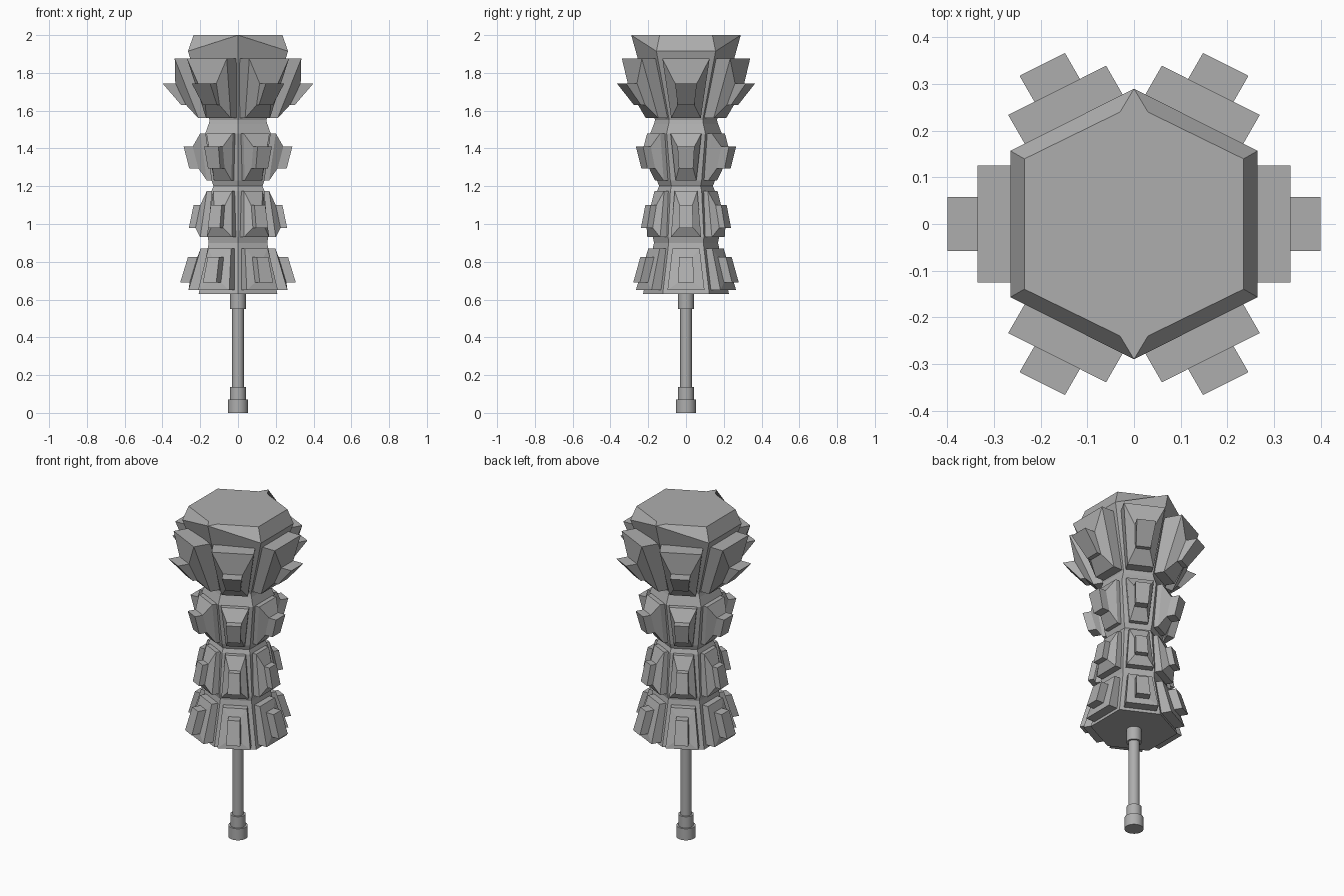
import bpy
import bmesh
from math import pi, cos, sin
from mathutils import Vector

cube = bpy.data.objects.get("Cube")
if cube:
    bpy.data.objects.remove(cube)

grey = bpy.data.materials.new("plain grey")
grey.use_nodes = True
COLOUR = (0.42, 0.42, 0.42, 1)
grey.diffuse_color = COLOUR
grey.node_tree.nodes["Principled BSDF"].inputs["Base Color"].default_value = COLOUR


def finish(bm, name):
    bmesh.ops.recalc_face_normals(bm, faces=bm.faces)
    mesh = bpy.data.meshes.new(name)
    bm.to_mesh(mesh)
    bm.free()
    mesh.materials.append(grey)
    obj = bpy.data.objects.new(name, mesh)
    bpy.context.collection.objects.link(obj)
    return obj


def hexagon(r, z):
    """Slightly stretched hexagon: flats on x at distance r, points on y."""
    pts = [(1, -0.592), (1, 0.592), (0, 1.094), (-1, 0.592), (-1, -0.592), (0, -1.094)]
    return [Vector((r * x, r * y, z)) for x, y in pts]


def bridge(bm, low, high):
    n = len(low)
    for i in range(n):
        j = (i + 1) % n
        bm.faces.new((low[i], low[j], high[j], high[i]))


# Faceted head core, radius and height of each ring
rings = [(0.208, 0.63), (0.155, 0.90), (0.16, 0.93), (0.14, 1.175), (0.13, 1.20),
         (0.14, 1.23), (0.173, 1.48), (0.155, 1.53), (0.15, 1.55), (0.265, 1.915)]
bm = bmesh.new()
loops = [[bm.verts.new(p) for p in hexagon(r, z)] for r, z in rings]
for a, b in zip(loops, loops[1:]):
    bridge(bm, a, b)
bm.faces.new(loops[0])
# Chamfered crown, with the front and back points drawn up to the top
for v in loops[-1]:
    if abs(v.co.x) < 0.01:
        v.co.z = 2
rim = loops[-1]
top = {}
for i in (0, 1, 3, 4):
    top[i] = bm.verts.new((rim[i].co.x * 0.887, rim[i].co.y * 0.89, 2))
notch = {(sx, sy): bm.verts.new((sx * 0.03, sy * 0.24, 2)) for sx in (1, -1) for sy in (1, -1)}
for a, b in ((0, 1), (3, 4)):
    bm.faces.new((rim[a], rim[b], top[b], top[a]))
for i in top:
    sx = 1 if rim[i].co.x > 0 else -1
    sy = 1 if rim[i].co.y > 0 else -1
    bm.faces.new((rim[i], rim[2 if sy > 0 else 5], notch[sx, sy], top[i]))
bm.faces.new((top[0], top[1], notch[1, 1], rim[2], notch[-1, 1],
              top[3], top[4], notch[-1, -1], rim[5], notch[1, -1]))
finish(bm, "head_core")


# Armour plates: (height, half width, distance) at the lower and upper edge of
# the plate, its raised centre and the stud on it
tiers = {
    "lower": [(0.65, 0.098, 0.262), (0.87, 0.072, 0.198),
              (0.69, 0.042, 0.256), (0.825, 0.036, 0.215), 0.05],
    "waist": [(0.93, 0.08, 0.20), (1.175, 0.06, 0.165),
              (0.98, 0.038, 0.225), (1.10, 0.034, 0.20), 0.035],
    "middle": [(1.23, 0.055, 0.165), (1.48, 0.082, 0.20),
               (1.295, 0.038, 0.21), (1.41, 0.045, 0.24), 0.048],
    "upper": [(1.56, 0.078, 0.21), (1.875, 0.125, 0.335),
              (1.63, 0.044, 0.275), (1.745, 0.058, 0.332), 0.068],
}


def quad(bm, low, high, normal, tangent, scale, shift=0.0):
    """Four corners of an upright trapezoid on one side of the head."""
    verts = []
    for (z, w, d), side in ((low, -1), (low, 1), (high, 1), (high, -1)):
        dist = d + shift
        mid = normal * dist * scale[0] + tangent * dist * scale[2]
        p = mid + tangent * side * w * scale[1]
        verts.append(bm.verts.new((p.x, p.y, z)))
    return verts


for tier, (low, high, in_low, in_high, stud) in tiers.items():
    bm = bmesh.new()
    for sx in (1, -1):
        for k in (-1, 0, 1):
            ang = k * 63.3 * pi / 180
            normal = Vector((sx * cos(ang), sin(ang), 0))
            tangent = Vector((sx * sin(ang), -cos(ang), 0))
            scale = (1, 1, 0) if k == 0 else (0.985, 0.94, 0.055 * k)
            frame = (normal, tangent, scale)
            back = quad(bm, low, high, *frame, shift=-0.1)
            outer = quad(bm, low, high, *frame)
            inner = quad(bm, in_low, in_high, *frame)
            # the stud leans with the plate and keeps level ends
            lean = 0.026 if tier == "upper" else stud
            tip = quad(bm, (*in_low[:2], in_low[2] + lean),
                       (*in_high[:2], in_high[2] + stud), *frame)
            for a, b in ((back, outer), (outer, inner), (inner, tip)):
                bridge(bm, a, b)
            bm.faces.new(tip)
            bm.faces.new(back)
    finish(bm, tier + "_plates")


# Handle: shaft, collars and pommel
def rod(name, radius, z0, z1):
    bm = bmesh.new()
    bmesh.ops.create_cone(bm, cap_ends=True, segments=24, radius1=radius,
                          radius2=radius, depth=z1 - z0)
    bmesh.ops.translate(bm, vec=(0, 0, (z0 + z1) / 2), verts=bm.verts)
    obj = finish(bm, name)
    bpy.ops.object.select_all(action="DESELECT")
    obj.select_set(True)
    bpy.context.view_layer.objects.active = obj
    bpy.ops.object.shade_smooth_by_angle()


rod("shaft", 0.031, 0.06, 0.60)
rod("upper_collar", 0.042, 0.55, 0.64)
rod("lower_collar", 0.042, 0.06, 0.138)
rod("pommel", 0.053, 0.0, 0.07)
